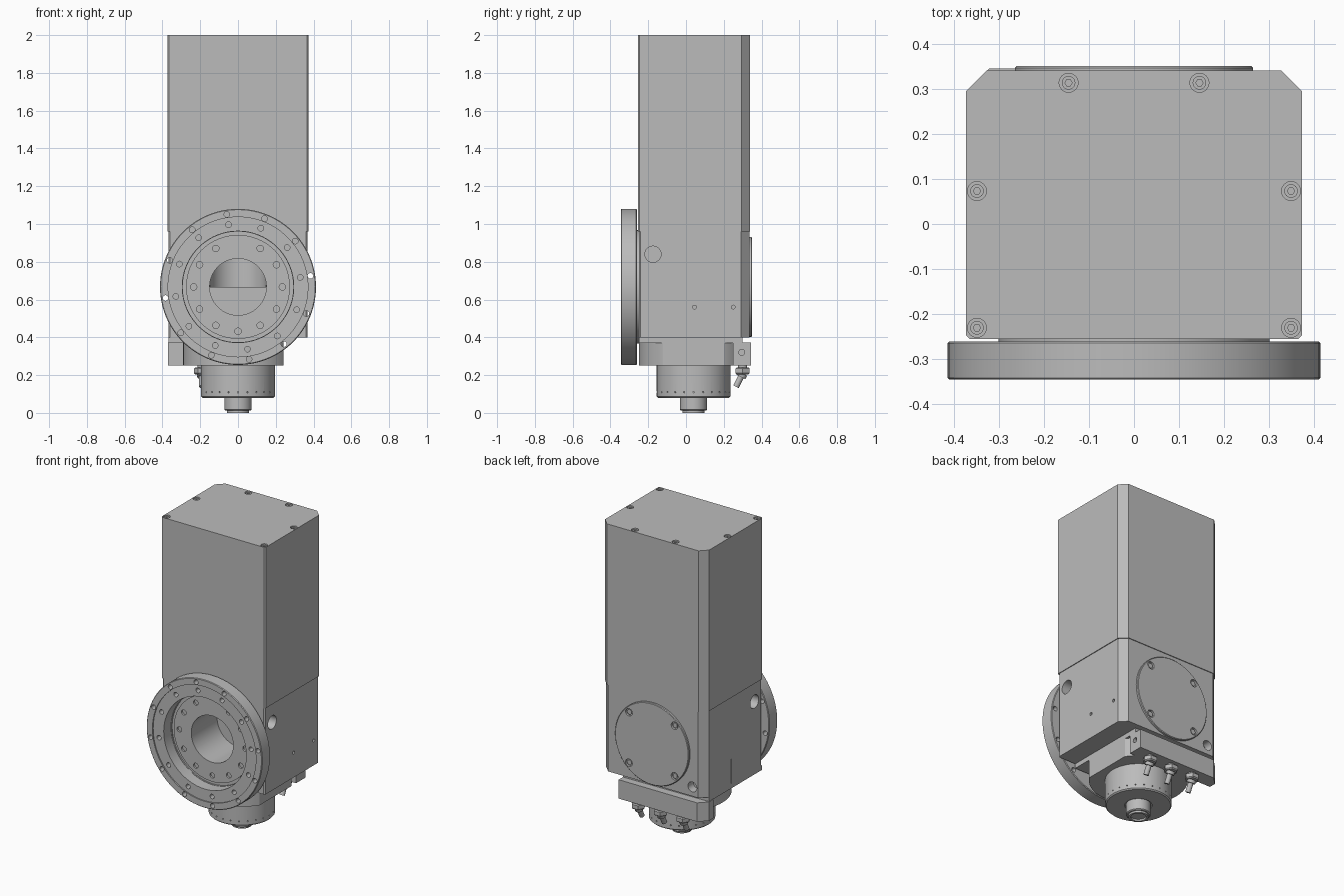
import bpy, bmesh, math
from mathutils import Vector, Matrix

cube = bpy.data.objects.get("Cube")
if cube:
    bpy.data.objects.remove(cube, do_unlink=True)

grey = bpy.data.materials.new("machine_grey")
grey.use_nodes = True
grey.diffuse_color = (0.5, 0.5, 0.5, 1)
grey.node_tree.nodes["Principled BSDF"].inputs["Base Color"].default_value = (0.5, 0.5, 0.5, 1)

FRONT, BACK, UP, DOWN = (0, -1, 0), (0, 1, 0), (0, 0, 1), (0, 0, -1)


def lathe(bm, profile, at, axis, n=24, closed=False):
    """Revolve (radius, height) points around an axis starting at a point."""
    mat = Matrix.Translation(at) @ Vector(axis).to_track_quat('Z', 'Y').to_matrix().to_4x4()
    rings = [[bm.verts.new(mat @ Vector((r * math.cos(math.tau * i / n), r * math.sin(math.tau * i / n), h)))
              for i in range(n)] for r, h in profile]
    pairs = list(zip(rings, rings[1:]))
    if closed:
        pairs.append((rings[-1], rings[0]))
    else:
        bm.faces.new(rings[0][::-1])
        bm.faces.new(rings[-1])
    for a, b in pairs:
        for i in range(n):
            j = (i + 1) % n
            bm.faces.new((a[i], a[j], b[j], b[i]))


def rod(bm, r, depth, at, axis, n=24):
    lathe(bm, [(r, 0), (r, depth)], at, axis, n)


def prism(bm, outline, z0, z1):
    """Extrude an xy outline between two heights."""
    base = bm.faces.new([bm.verts.new((x, y, z0)) for x, y in outline])
    top = bmesh.ops.extrude_face_region(bm, geom=[base])["geom"]
    bmesh.ops.translate(bm, verts=[v for v in top if isinstance(v, bmesh.types.BMVert)], vec=(0, 0, z1 - z0))


def make(name, bm):
    bmesh.ops.recalc_face_normals(bm, faces=bm.faces)
    mesh = bpy.data.meshes.new(name)
    bm.to_mesh(mesh)
    bm.free()
    mesh.materials.append(grey)
    obj = bpy.data.objects.new(name, mesh)
    bpy.context.collection.objects.link(obj)
    return obj


def select(obj):
    bpy.ops.object.select_all(action='DESELECT')
    obj.select_set(True)
    bpy.context.view_layer.objects.active = obj


def cut(obj, bm):
    """Subtract a cutter mesh and discard it."""
    cutter = make("cutter", bm)
    select(obj)
    mod = obj.modifiers.new("cut", 'BOOLEAN')
    mod.operation, mod.solver, mod.object = 'DIFFERENCE', 'EXACT', cutter
    bpy.ops.object.modifier_apply(modifier=mod.name)
    bpy.data.objects.remove(cutter, do_unlink=True)


def finish(obj):
    select(obj)
    bpy.ops.object.shade_smooth_by_angle(angle=math.radians(30))


def circle(radius, offset, skip=()):
    """Twelve points on a bolt circle, in the front plane."""
    for k in range(12):
        if k not in skip:
            a = math.radians(offset + 30 * k)
            yield radius * math.cos(a), AXIS_Z + radius * math.sin(a)


def body_outline(w, front, back, c=0.045, f=0.008):
    half = [(w - f, front), (w, front + f), (w, back - c), (w - c, back)]
    return half + [(-x, y) for x, y in reversed(half)]


AXIS_Z = 0.667
SPINDLE_Y = 0.04

# Upper housing with screw pockets in the lid
bm = bmesh.new()
prism(bm, body_outline(0.372, -0.255, 0.34), 0.96, 2)
upper = make("upper_housing", bm)
lid_screws = [(s * x, y) for s in (1, -1) for x, y in ((0.145, 0.313), (0.348, 0.073), (0.348, -0.23))]
bm = bmesh.new()
for x, y in lid_screws:
    rod(bm, 0.021, 0.04, (x, y, 1.98), UP)
cut(upper, bm)
finish(upper)

bm = bmesh.new()
for x, y in lid_screws:
    rod(bm, 0.015, 0.015, (x, y, 1.98), UP)
lid = make("lid_screws", bm)
bm = bmesh.new()
for x, y in lid_screws:
    rod(bm, 0.008, 0.02, (x, y, 1.985), UP, 6)
cut(lid, bm)
finish(lid)

# Lower housing with side ports, bore and hub bolt holes
bm = bmesh.new()
prism(bm, body_outline(0.367, -0.25, 0.335), 0.4, 0.96)
lower = make("lower_housing", bm)
bm = bmesh.new()
for s in (1, -1):
    rod(bm, 0.043, 0.12, (s * 0.3, -0.175, 0.84), (s, 0, 0))
for y in (0.045, 0.25):
    rod(bm, 0.01, 0.08, (0.33, y, 0.56), (1, 0, 0))
rod(bm, 0.032, 0.1, (-0.28, 0.28, 0.46), BACK)
rod(bm, 0.15, 0.3, (0, 0, AXIS_Z), FRONT, 64)
prism(bm, [(-0.4, 0.06), (-0.36, 0.06), (-0.36, 0.066), (-0.4, 0.066)], 0.38, 0.56)
cut(lower, bm)
bm = bmesh.new()
rod(bm, 0.149, 0.15, (0, -0.002, AXIS_Z), UP, 64)
cut(lower, bm)
finish(lower)

# Front hub boss inside the flange
bm = bmesh.new()
lathe(bm, [(0.15, 0), (0.3, 0), (0.3, 0.015), (0.293, 0.015), (0.293, 0.006), (0.275, 0.006),
           (0.275, 0.015), (0.15, 0.015)], (0, -0.248, AXIS_Z), FRONT, 64, True)
hub = make("hub_face", bm)
bm = bmesh.new()
for x, z in circle(0.235, 0, (3,)):
    rod(bm, 0.017, 0.03, (x, -0.251, z), FRONT, 16)
cut(hub, bm)
finish(hub)

# Mounting flange ring
bm = bmesh.new()
lathe(bm, [(0.295, 0), (0.409, 0), (0.413, 0.004), (0.413, 0.081), (0.409, 0.085), (0.37, 0.085),
           (0.37, 0.077), (0.295, 0.077)], (0, -0.26, AXIS_Z), FRONT, 96, True)
flange = make("mounting_flange", bm)
bm = bmesh.new()
for radius in (0.333, 0.388):
    for x, z in circle(radius, 8.7):
        rod(bm, 0.015, 0.12, (x, -0.25, z), FRONT, 16)
cut(flange, bm)
finish(flange)

# Round rear cover
bm = bmesh.new()
lathe(bm, [(0.264, 0), (0.264, 0.014), (0.26, 0.018)], (0, 0.332, AXIS_Z), BACK, 72)
cover = make("rear_cover", bm)
cover_screws = [(sx * 0.163, AXIS_Z + sz * 0.163) for sx in (1, -1) for sz in (1, -1)]
bm = bmesh.new()
for x, z in cover_screws:
    rod(bm, 0.024, 0.03, (x, 0.337, z), BACK)
cut(cover, bm)
finish(cover)
bm = bmesh.new()
for x, z in cover_screws:
    rod(bm, 0.016, 0.01, (x, 0.335, z), BACK)
finish(make("cover_screws", bm))

# Underside plate, connector block and spindle mount with one flat side
bm = bmesh.new()
prism(bm, [(-0.367, -0.25), (0.24, -0.25), (0.24, 0.3), (-0.367, 0.29)], 0.37, 0.4)
finish(make("underside_plate", bm))

bm = bmesh.new()
prism(bm, [(-0.37, 0.25), (0.24, 0.25), (0.24, 0.345), (-0.32, 0.345), (-0.37, 0.295)], 0.25, 0.372)
block = make("connector_block", bm)
bm = bmesh.new()
rod(bm, 0.016, 0.06, (0.2, 0.295, 0.32), (1, 0, 0), 16)
cut(block, bm)
finish(block)

bm = bmesh.new()
rod(bm, 0.29, 0.12, (0, SPINDLE_Y, 0.25), UP, 72)
mount = make("spindle_mount", bm)
bm = bmesh.new()
prism(bm, [(0.24, -0.4), (0.4, -0.4), (0.4, 0.4), (0.24, 0.4)], 0.2, 0.5)
cut(mount, bm)
finish(mount)

# Spindle and its nose
bm = bmesh.new()
lathe(bm, [(0.195, 0), (0.195, 0.165), (0.188, 0.172), (0.08, 0.172), (0.08, 0.165), (0.072, 0.165),
           (0.072, 0.235), (0.066, 0.24), (0.058, 0.24), (0.058, 0.252), (0.045, 0.252), (0.045, 0.24)],
      (0, SPINDLE_Y, 0.252), DOWN, 64)
spindle = make("spindle", bm)
bm = bmesh.new()
for k in range(24):
    a = math.tau * k / 24
    d = Vector((math.cos(a), math.sin(a), 0))
    rod(bm, 0.004, 0.02, d * 0.185 + Vector((0, SPINDLE_Y, 0.11)), d, 8)
cut(spindle, bm)
finish(spindle)

# Cable connectors: hex nut, collar and tilted stub
for i, x in enumerate((0.13, -0.03, -0.19)):
    bm = bmesh.new()
    rod(bm, 0.024, 0.02, (x, 0.3, 0.255), DOWN)
    lathe(bm, [(0.036, 0), (0.043, 0.006), (0.043, 0.03), (0.036, 0.036)], (x, 0.3, 0.24), DOWN, 6)
    rod(bm, 0.026, 0.02, (x, 0.3, 0.208), (0, -0.5, -1))
    rod(bm, 0.016, 0.08, (x, 0.3, 0.21), (0, -0.5, -1))
    finish(make(f"cable_connector_{i + 1}", bm))
